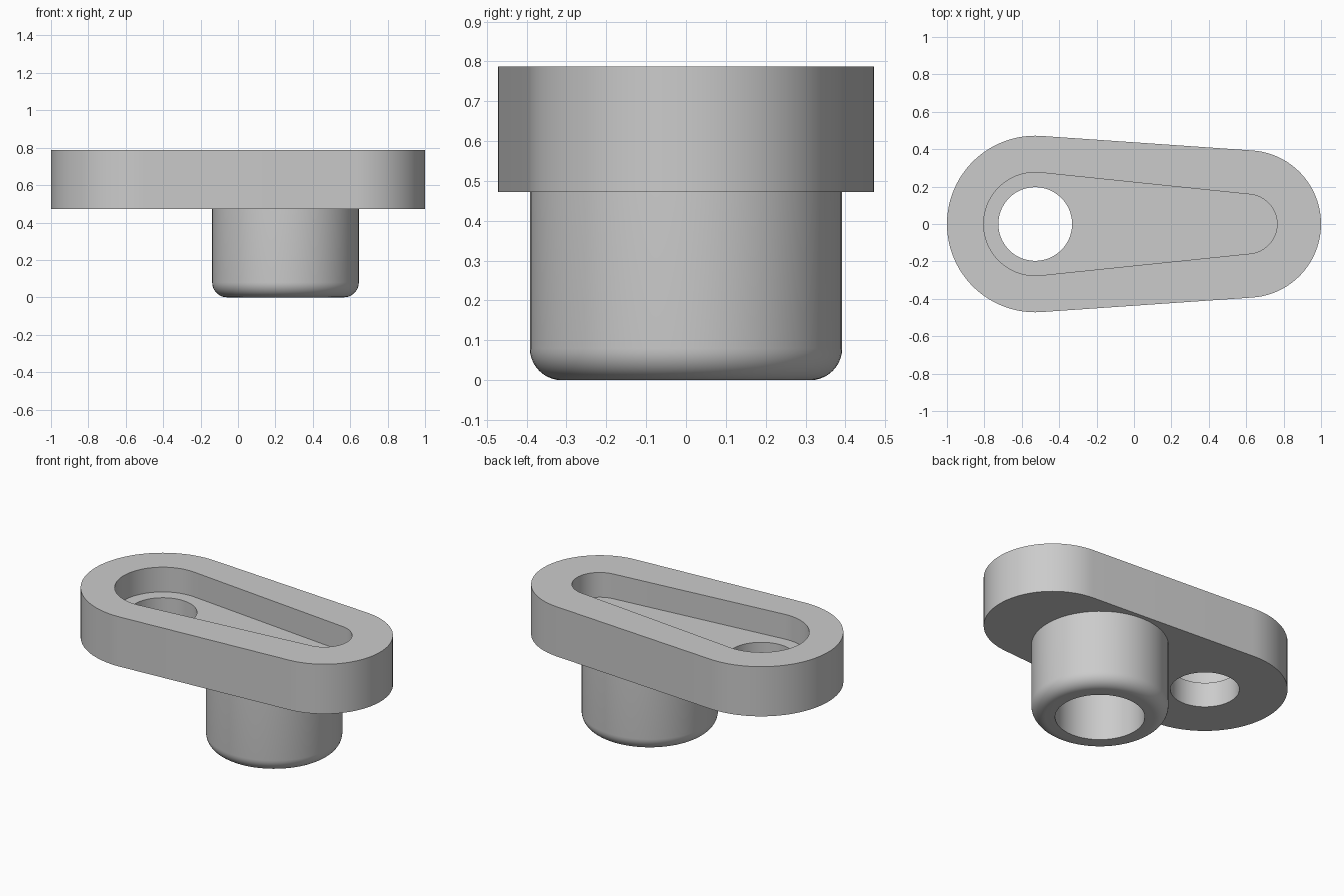
import bpy, bmesh, math
from math import sin, cos, pi

if "Cube" in bpy.data.objects:
    bpy.data.objects.remove(bpy.data.objects["Cube"], do_unlink=True)

# Main dimensions
X_WIDE, X_NARROW, X_BOSS = -0.528, 0.606, 0.254
Z_UNDER, Z_FLOOR, Z_TOP = 0.472, 0.63, 0.787
BOSS_R, BORE_R, FILLET = 0.392, 0.256, 0.08

grey = bpy.data.materials.new("plain grey")
grey.use_nodes = True
grey.diffuse_color = (0.6, 0.6, 0.6, 1)
grey.node_tree.nodes["Principled BSDF"].inputs["Base Color"].default_value = (0.6, 0.6, 0.6, 1)


def make_object(name, bm):
    bmesh.ops.recalc_face_normals(bm, faces=bm.faces)
    mesh = bpy.data.meshes.new(name)
    bm.to_mesh(mesh)
    bm.free()
    mesh.materials.append(grey)
    obj = bpy.data.objects.new(name, mesh)
    bpy.context.collection.objects.link(obj)
    return obj


def arc(x, r, start, end, steps=48):
    angles = [start + (end - start) * i / steps for i in range(steps + 1)]
    return [(x + r * cos(a), r * sin(a)) for a in angles]


def tapered_slot(r_wide, r_narrow):
    """Two arcs joined by their common tangents."""
    a = math.acos((r_narrow - r_wide) / (X_WIDE - X_NARROW))
    a = pi - a if a > pi / 2 else a
    return arc(X_NARROW, r_narrow, -a, a) + arc(X_WIDE, r_wide, a, 2 * pi - a)


def prism(name, outline, z0, z1):
    bm = bmesh.new()
    face = bm.faces.new([bm.verts.new((x, y, z0)) for x, y in outline])
    ext = bmesh.ops.extrude_face_region(bm, geom=[face], use_keep_orig=True)
    top = [v for v in ext["geom"] if isinstance(v, bmesh.types.BMVert)]
    bmesh.ops.translate(bm, verts=top, vec=(0, 0, z1 - z0))
    return make_object(name, bm)


def activate(obj):
    bpy.ops.object.select_all(action='DESELECT')
    obj.select_set(True)
    bpy.context.view_layer.objects.active = obj


def cut(obj, cutter):
    mod = obj.modifiers.new("cut", 'BOOLEAN')
    mod.operation = 'DIFFERENCE'
    mod.solver = 'EXACT'
    mod.object = cutter
    activate(obj)
    bpy.ops.object.modifier_apply(modifier=mod.name)
    bpy.data.objects.remove(cutter, do_unlink=True)


# Tapered arm with a pocket on top and a through hole at the wide end
arm = prism("arm_plate", tapered_slot(0.472, 0.394), Z_UNDER, Z_TOP)
cut(arm, prism("pocket_cutter", tapered_slot(0.276, 0.159), Z_FLOOR, Z_TOP + 0.1))
hole = arc(X_WIDE, 0.197, 0, 2 * pi, 80)[:-1]
cut(arm, prism("hole_cutter", hole, Z_UNDER - 0.1, Z_FLOOR + 0.05))

# Hollow boss with a rounded lower rim, turned from a profile
profile = [(BORE_R, Z_UNDER), (BORE_R, 0)]
for i in range(11):
    t = pi / 2 * i / 10
    profile.append((BOSS_R - FILLET + FILLET * sin(t), FILLET - FILLET * cos(t)))
profile.append((BOSS_R, Z_UNDER))
bm = bmesh.new()
verts = [bm.verts.new((r, 0, z)) for r, z in profile]
edges = [bm.edges.new(pair) for pair in zip(verts, verts[1:])]
bmesh.ops.spin(bm, geom=verts + edges, cent=(0, 0, 0), axis=(0, 0, 1),
               angle=2 * pi, steps=96, use_merge=True)
bmesh.ops.remove_doubles(bm, verts=bm.verts, dist=1e-5)
rim = [e for e in bm.edges if e.is_boundary]
bmesh.ops.bridge_loops(bm, edges=rim)
bmesh.ops.translate(bm, verts=bm.verts, vec=(X_BOSS, 0, 0))
boss = make_object("hollow_boss", bm)

for obj in (arm, boss):
    activate(obj)
    bpy.ops.object.shade_smooth_by_angle(angle=math.radians(30))
